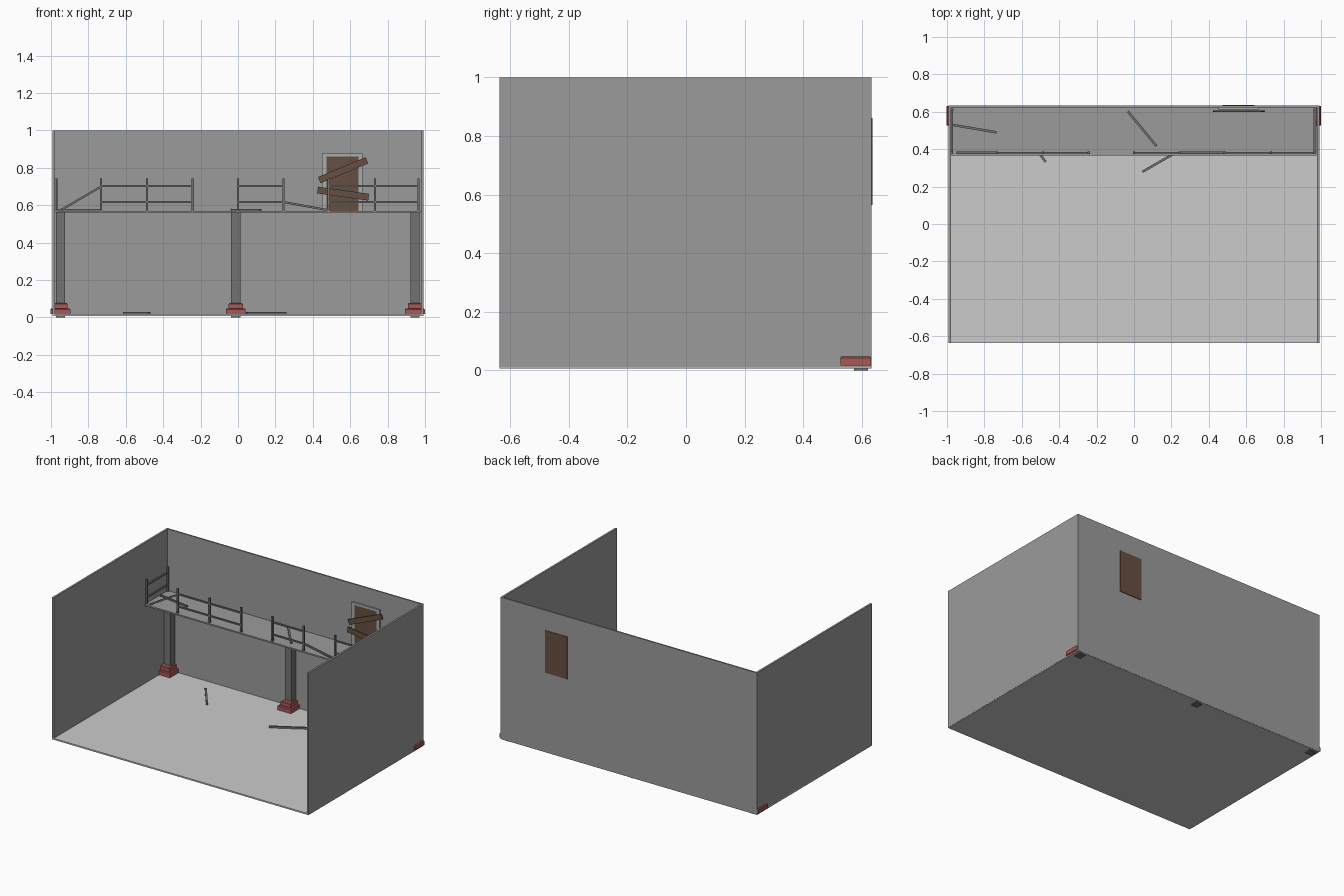
import bpy, bmesh, math
from mathutils import Vector, Matrix

if "Cube" in bpy.data.objects:
    bpy.data.objects.remove(bpy.data.objects["Cube"])


def material(name, color):
    m = bpy.data.materials.new(name)
    m.diffuse_color = (*color, 1)
    m.use_nodes = True
    m.node_tree.nodes["Principled BSDF"].inputs["Base Color"].default_value = m.diffuse_color
    return m


RED = material("red_brick", (0.40, 0.095, 0.095))
BROWN = material("brown_wood", (0.135, 0.08, 0.055))
WALL = material("wall_grey", (0.33, 0.33, 0.33))
METAL = material("dark_metal", (0.17, 0.17, 0.17))
FRAME = material("frame_grey", (0.40, 0.43, 0.41))


def add_mesh(name, bm, mat=None):
    me = bpy.data.meshes.new(name)
    bm.to_mesh(me)
    bm.free()
    ob = bpy.data.objects.new(name, me)
    bpy.context.collection.objects.link(ob)
    if mat:
        me.materials.append(mat)
    return ob


def box(name, x, y, z, mat=None, bevel=0.0):
    """Box from (min, max) ranges, with optionally chamfered top edges."""
    bm = bmesh.new()
    bmesh.ops.create_cube(bm, size=1)
    for v in bm.verts:
        v.co = (x[v.co.x > 0], y[v.co.y > 0], z[v.co.z > 0])
    if bevel:
        top = [e for e in bm.edges if all(v.co.z == max(z) or abs(v.co.z - z[1]) < 1e-5 for v in e.verts)]
        bmesh.ops.bevel(bm, geom=top, offset=bevel, segments=1, affect='EDGES')
    return add_mesh(name, bm, mat)


def bar(name, a, b, w=0.012):
    """Square bar between two points."""
    a, b = Vector(a), Vector(b)
    d = b - a
    rot = d.to_track_quat('X', 'Z').to_matrix().to_4x4()
    bm = bmesh.new()
    bmesh.ops.create_cube(bm, size=1, matrix=Matrix.Translation((a + b) / 2) @ rot
                          @ Matrix.Diagonal((d.length, w, w, 1)))
    return add_mesh(name, bm, METAL)


# Room shell: floor, side walls, back wall
box("floor", (-0.992, 0.991), (-0.637, 0.632), (0.007, 0.017))
for name, s in (("left", -1), ("right", 1)):
    box(name + "_wall", sorted((s * 0.979, s * 0.992)), (-0.637, 0.633), (0.01, 1), WALL)
box("back_wall", (-0.979, 0.979), (0.622, 0.633), (0.01, 1), WALL)

# Balcony and its columns on stepped bases
DECK = 0.57
box("balcony_deck", (-0.979, 0.976), (0.367, 0.622), (0.56, DECK), WALL)
for name, x in (("left", -0.949), ("centre", -0.012), ("right", 0.946)):
    box(name + "_column", (x - 0.025, x + 0.025), (0.573, 0.621), (0, 0.56), METAL)
    box(name + "_base_lower", (x - 0.053, x + 0.053), (0.527, 0.631), (0.017, 0.048), RED, 0.005)
    box(name + "_base_upper", (x - 0.038, x + 0.038), (0.542, 0.62), (0.048, 0.077), RED, 0.005)

# Front railing posts and intact rails
Y = 0.381
for i, x in enumerate((-0.974, -0.733, -0.487, -0.242, 0, 0.243, 0.485, 0.732, 0.965)):
    bar(f"front_post_{i}", (x, Y, DECK), (x, Y, 0.742))
for i, (x0, x1) in enumerate(((-0.733, -0.242), (0, 0.243), (0.485, 0.965))):
    for z in (0.617, 0.703):
        bar(f"front_rail_{i}", (x0, Y, z), (x1, Y, z), 0.01)

# Side railings
for name, x in (("left", -0.972), ("right", 0.965)):
    bar(name + "_wall_post", (x, 0.612, DECK), (x, 0.612, 0.742))
    for z in (0.617, 0.703):
        bar(name + "_side_rail", (x, Y, z), (x, 0.615, z), 0.01)

# Broken rails still hanging from their posts
bar("hanging_rail_left", (-0.945, Y, 0.575), (-0.733, Y, 0.699), 0.011)
bar("hanging_rail_right", (0.243, Y, 0.617), (0.485, Y, 0.573), 0.011)

# Fallen rails on the deck and on the floor
for i, (a, b, z) in enumerate((((-0.97, 0.53), (-0.735, 0.49), 0.573),
                               ((-0.033, 0.602), (0.12, 0.417), 0.573),
                               ((-0.61, 0.515), (-0.472, 0.332), 0.022),
                               ((0.045, 0.279), (0.255, 0.4), 0.022))):
    bar(f"fallen_rail_{i}", (*a, z), (*b, z), 0.013)

# Door, frame and the boards nailed across it
box("door", (0.473, 0.645), (0.614, 0.637), (0.565, 0.861), BROWN)
F = (0.611, 0.6225)
box("door_frame_left", (0.449, 0.473), F, (DECK, 0.877), FRAME)
box("door_frame_right", (0.645, 0.665), F, (DECK, 0.877), FRAME)
box("door_frame_top", (0.473, 0.645), F, (0.861, 0.877), FRAME)
for name, z, angle in (("upper", 0.787, 22.5), ("lower", 0.662, -8)):
    board = box(name + "_board", (-0.138, 0.138), (-0.004, 0.004), (-0.018, 0.018), BROWN)
    board.location = (0.562, 0.604, z)
    board.rotation_euler = (0, -math.radians(angle), 0)
